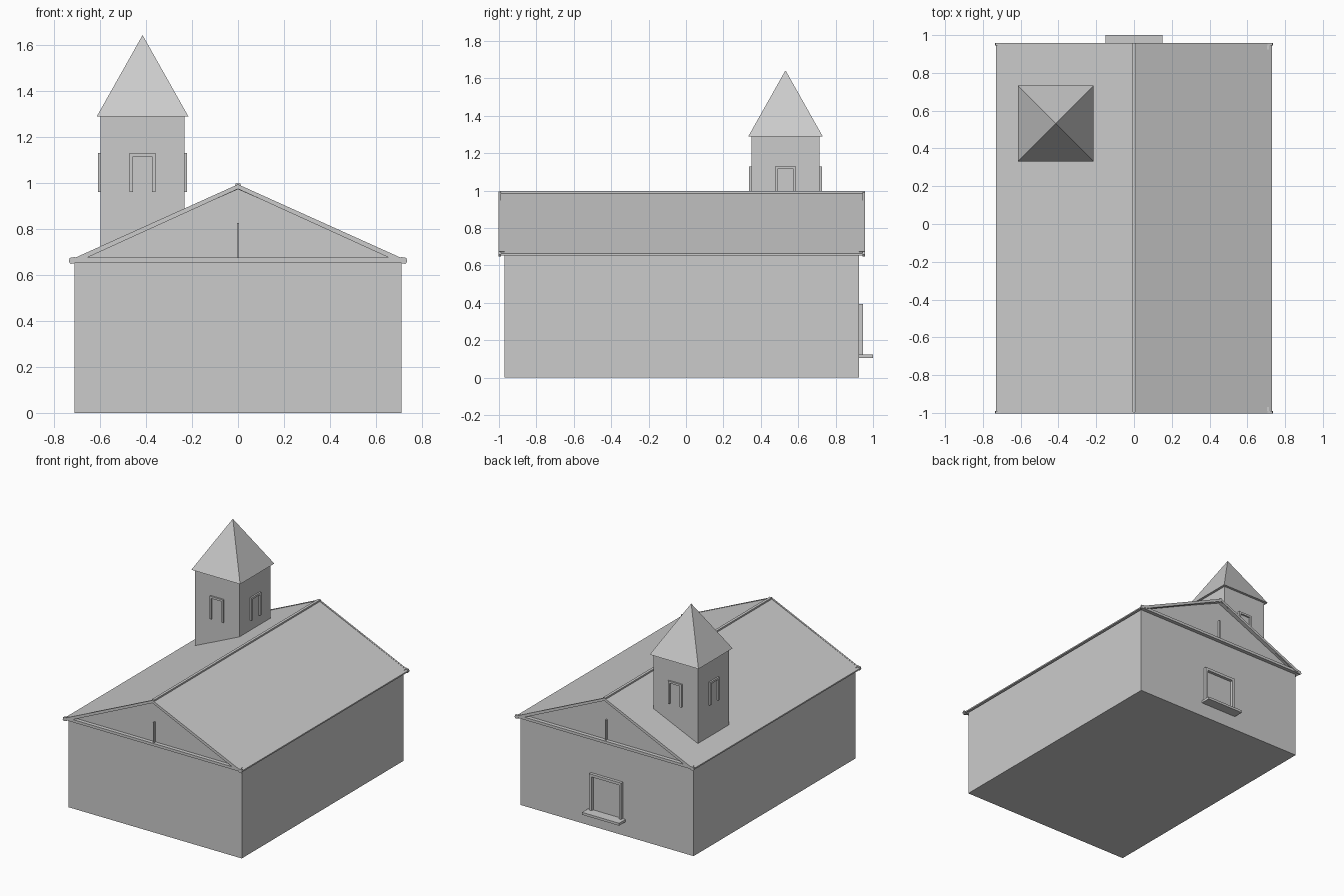
import bpy
import bmesh
from math import pi
from mathutils import Matrix

if "Cube" in bpy.data.objects:
    bpy.data.objects.remove(bpy.data.objects["Cube"])

# One plain grey for the whole building
grey = bpy.data.materials.new("plain grey")
grey.use_nodes = True
grey.diffuse_color = (0.6, 0.6, 0.6, 1)
grey.node_tree.nodes["Principled BSDF"].inputs["Base Color"].default_value = (0.6, 0.6, 0.6, 1)


def finish(name, bm, matrix=None):
    bmesh.ops.recalc_face_normals(bm, faces=bm.faces)
    if matrix:
        bm.transform(matrix)
    mesh = bpy.data.meshes.new(name)
    bm.to_mesh(mesh)
    bm.free()
    mesh.materials.append(grey)
    obj = bpy.data.objects.new(name, mesh)
    bpy.context.collection.objects.link(obj)
    return obj


def prism(name, outline, y0, y1, matrix=None):
    """Extrude an (x, z) outline along y."""
    bm = bmesh.new()
    face = bm.faces.new([bm.verts.new((x, y0, z)) for x, z in outline])
    new = bmesh.ops.extrude_face_region(bm, geom=[face])["geom"]
    verts = [v for v in new if isinstance(v, bmesh.types.BMVert)]
    bmesh.ops.translate(bm, verts=verts, vec=(0, y1 - y0, 0))
    return finish(name, bm, matrix)


def box(name, x, y, z):
    return prism(name, [(x[0], z[0]), (x[1], z[0]), (x[1], z[1]), (x[0], z[1])], *y)


def arch(half, wide, low, high, bar):
    """Outline of an upside-down U frame."""
    inner = half - wide
    return [(-half, low), (-half, high), (half, high), (half, low),
            (inner, low), (inner, high - bar), (-inner, high - bar), (-inner, low)]


FRONT, BACK = -0.97, 0.925
EAVE_X, EAVE_Z, RIDGE_Z = 0.73, 0.664, 0.99
THICK = 0.018

# Walls with gables
prism("walls", [(-0.71, 0), (0.71, 0), (0.71, 0.656), (0, 0.975), (-0.71, 0.656)], FRONT, BACK)

# Roof sheet and ridge cap
roof = [(-EAVE_X, EAVE_Z), (0, RIDGE_Z), (EAVE_X, EAVE_Z),
        (EAVE_X, EAVE_Z - 0.01), (0, RIDGE_Z - THICK), (-EAVE_X, EAVE_Z - 0.01)]
prism("roof", roof, -0.99, 0.95)
box("ridge_cap", (-0.01, 0.01), (-0.995, 0.955), (0.98, 0.997))

# Gable trim at both ends
for end, wall, s in (("front", FRONT, -1), ("back", BACK, 1)):
    tip = wall + s * 0.032
    rake = [(-0.728, 0.666), (0, 0.994), (0.728, 0.666),
            (0.69, 0.66), (0, 0.974), (-0.69, 0.66)]
    prism(end + "_rake_board", rake, tip - s * 0.012, tip)
    box(end + "_tie_beam", (-0.715, 0.715), (wall, wall + s * 0.028), (0.655, 0.675))
    box(end + "_gable_post", (-0.004, 0.004), (wall, wall + s * 0.018), (0.675, 0.825))
    for side, sx in (("left", 1), ("right", -1)):
        tail = [(0.705, 0.652), (0.728, 0.648), (0.736, 0.658), (0.732, 0.674), (0.708, 0.678)]
        prism(end + "_" + side + "_rake_tail", [(x * sx, z) for x, z in tail],
              tip - s * 0.012, tip)

# Bell tower
TX, TY, TOWER = -0.415, 0.532, 0.182
box("tower", (TX - TOWER, TX + TOWER), (TY - TOWER, TY + TOWER), (0.6, 1.288))

# Pyramid roof on the tower
bm = bmesh.new()
bmesh.ops.create_cone(bm, segments=4, radius1=0.2 * 2 ** 0.5, radius2=0, depth=0.355, cap_ends=True)
bmesh.ops.rotate(bm, verts=bm.verts, matrix=Matrix.Rotation(pi / 4, 3, "Z"))
bmesh.ops.remove_doubles(bm, verts=bm.verts, dist=0.0001)
finish("tower_roof", bm, Matrix.Translation((TX, TY, 1.288 + 0.355 / 2)))

# Arched window frames on the four tower sides
for i, side in enumerate(("front", "left", "back", "right")):
    place = Matrix.Translation((TX, TY, 0)) @ Matrix.Rotation(i * pi / 2, 4, "Z")
    prism("tower_window_" + side, arch(0.056, 0.014, 0.96, 1.13, 0.015),
          -TOWER - 0.012, -TOWER, place)

# Back window frame and sill
prism("back_window_frame", arch(0.132, 0.02, 0.125, 0.395, 0.02), BACK, BACK + 0.022)
box("back_window_sill", (-0.152, 0.152), (BACK, 1.0), (0.105, 0.123))
